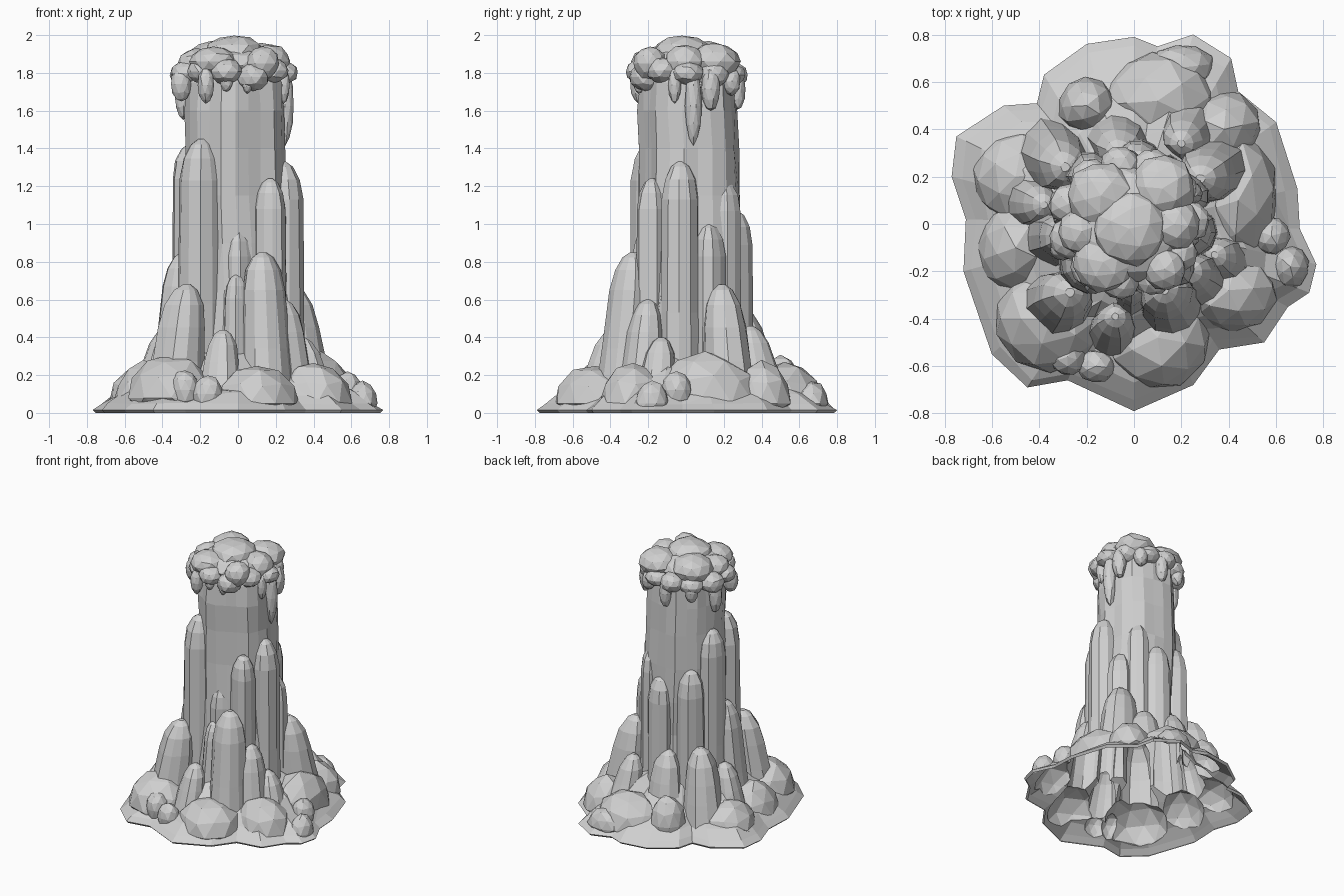
import bpy, bmesh, math, random
from mathutils import Vector

random.seed(4)
cube = bpy.data.objects.get("Cube")
if cube:
    bpy.data.objects.remove(cube, do_unlink=True)

wax = bpy.data.materials.new("pale_grey")
wax.use_nodes = True
colour = (0.63, 0.63, 0.63, 1)
wax.diffuse_color = colour
wax.node_tree.nodes["Principled BSDF"].inputs["Base Color"].default_value = colour


def finish(name, bm):
    bmesh.ops.recalc_face_normals(bm, faces=bm.faces)
    mesh = bpy.data.meshes.new(name)
    bm.to_mesh(mesh)
    bm.free()
    mesh.materials.append(wax)
    obj = bpy.data.objects.new(name, mesh)
    bpy.context.collection.objects.link(obj)
    return obj


def loft(name, rings):
    """Closed skin through a stack of equal rings."""
    bm = bmesh.new()
    rows = [[bm.verts.new(p) for p in ring] for ring in rings]
    n = len(rows[0])
    for low, high in zip(rows, rows[1:]):
        for i in range(n):
            j = (i + 1) % n
            bm.faces.new((low[i], low[j], high[j], high[i]))
    bm.faces.new(rows[0][::-1])
    bm.faces.new(rows[-1])
    return finish(name, bm)


def ribbed(name, levels, sides, rough):
    """Upright body from (x, y, z, radius) levels with ribs running up it."""
    ribs = [random.uniform(1 - rough, 1 + rough) for _ in range(sides)]
    turn = random.random()
    rings = []
    for x, y, z, r in levels:
        ring = []
        for i, rib in enumerate(ribs):
            a = (i + turn) * math.tau / sides
            k = r * rib * random.uniform(0.97, 1.03)
            ring.append((x + k * math.cos(a), y + k * math.sin(a), z))
        rings.append(ring)
    return loft(name, rings)


def spire(name, x, y, r, top, lean=1.0, flare=0.1):
    levels = [(0.03, 1 + flare), (top * 0.4, 1 + flare * 0.4), (top - 1.9 * r, 1),
              (top - 0.9 * r, 0.83), (top - 0.25 * r, 0.5), (top, 0.16)]
    path = []
    for z, k in sorted(levels):
        s = 1 + (lean - 1) * (1 - z / top)
        path.append((x * s, y * s, z, r * k))
    return ribbed(name, path, 11, 0.09)


def blob(name, centre, size, floor=None, detail=2):
    bm = bmesh.new()
    bmesh.ops.create_icosphere(bm, subdivisions=detail, radius=1)
    turn = random.random() * 3
    c, s = math.cos(turn), math.sin(turn)
    for v in bm.verts:
        p = Vector((v.co.x * c - v.co.y * s, v.co.x * s + v.co.y * c, v.co.z))
        p *= random.uniform(0.95, 1.05)
        v.co = Vector(centre) + Vector([a * b for a, b in zip(p, size)])
        if floor is not None:
            v.co.z = max(v.co.z, floor)
    return finish(name, bm)


# Spreading foot: scalloped outline drawn up into a low hill
outline = [(.77, -.17), (.7, -.02), (.69, .15), (.6, .43), (.44, .56), (.41, .7), (.25, .8),
           (.1, .75), (0, .79), (-.2, .76), (-.38, .63), (-.41, .51), (-.55, .5),
           (-.75, .37), (-.77, .2), (-.71, .02), (-.72, -.2), (-.6, -.55), (-.45, -.69),
           (-.28, -.66), (0, -.79), (.25, -.68), (.36, -.53), (.55, -.5), (.65, -.35), (.74, -.29)]
slope = [(.98, 0), (1, .015), (.95, .05), (.86, .1), (.74, .15), (.62, .22), (.5, .29), (.35, .36)]
rings = []
for k, z in slope:
    ring = []
    for x, y in outline:
        g = k * (1 if z < .02 else random.uniform(.97, 1.01))
        lift = z * (random.uniform(.88, 1.1) if z > .03 else 1)
        ring.append((x * g, y * g, lift))
    rings.append(ring)
body = loft("melted_candle_body", rings)
parts = []

# Main shaft
shaft = [(0, 0, .03, .31), (0, 0, .4, .3), (0, .01, .65, .275), (-.01, .02, .9, .27),
         (-.02, .02, 1.15, .265), (-.02, .02, 1.4, .26), (-.02, .01, 1.6, .26),
         (-.02, .01, 1.75, .25), (-.02, 0, 1.87, .2)]
parts.append(ribbed("shaft", shaft, 22, .06))

# Tall wax runs hugging the shaft
for x, y, r, top in [(-.19, -.17, .115, 1.45), (-.255, .06, .095, 1.42), (.17, -.18, .085, 1.24),
                     (.235, -.03, .105, 1.33), (.14, .2, .085, 1.23), (.02, .26, .095, 1.07),
                     (-.18, .2, .1, 1.15), (0, -.2, .08, .98), (.22, .12, .09, 1.0)]:
    parts.append(spire("tall_run", x, y, r, top))

# Shorter spires leaning out over the foot
for x, y, r, top in [(-.29, -.05, .095, .85), (-.27, -.29, .12, .68), (-.01, -.27, .065, .73),
                     (.13, -.28, .105, .85), (.24, -.2, .09, .6), (.28, .19, .12, .68),
                     (.2, .34, .1, .46), (-.29, .24, .12, .6), (-.06, .3, .11, .55),
                     (.34, -.13, .09, .4), (-.08, -.39, .09, .44), (-.38, .08, .09, .45)]:
    parts.append(spire("short_spire", x, y, r, top, 1.25, .3))

# Rounded mounds and small bumps on the foot
for x, y, z, rx, ry, rz in [(-.35, -.4, .08, .24, .22, .23), (.1, -.48, .05, .22, .22, .2),
                            (.4, -.28, .05, .2, .18, .22), (.44, .1, .05, .17, .28, .27),
                            (.38, .4, .05, .16, .16, .23), (.1, .52, .05, .25, .2, .22),
                            (-.2, .5, .12, .12, .12, .19), (-.5, .2, .05, .18, .2, .2),
                            (-.5, -.1, .05, .16, .2, .22), (-.28, -.56, .12, .08, .08, .11),
                            (-.16, -.6, .1, .08, .07, .1), (.58, -.05, .12, .08, .08, .1),
                            (.66, -.18, .05, .08, .09, .12), (.2, .66, .05, .14, .1, .12)]:
    parts.append(blob("mound", (x, y, z), (rx, ry, rz), random.uniform(.02, .035)))

# Fuse the body into one skin and open it underneath
for part in parts:
    cut = body.modifiers.new("fuse", "BOOLEAN")
    cut.operation, cut.solver, cut.object = "UNION", "EXACT", part
    fused = bpy.data.meshes.new_from_object(
        body.evaluated_get(bpy.context.evaluated_depsgraph_get()))
    body.modifiers.clear()
    body.data = fused
    bpy.data.objects.remove(part, do_unlink=True)
bm = bmesh.new()
bm.from_mesh(body.data)
under = [f for f in bm.faces if all(v.co.z < .004 for v in f.verts)]
bmesh.ops.delete(bm, geom=under, context="FACES")
bm.to_mesh(body.data)
bm.free()

# Lumpy cap
for x, y, z, r, h in [(-.03, 0, 1.84, .25, .11), (-.02, -.02, 1.9, .16, .1),
                      (-.14, .12, 1.87, .14, .1), (.13, -.19, 1.85, .09, .09),
                      (-.13, -.16, 1.86, .13, .08), (.12, .15, 1.86, .14, .1),
                      (-.22, -.03, 1.85, .1, .08), (.17, 0, 1.86, .11, .09)]:
    blob("cap_lump", (x, y, z), (r, r, h))

# Overhanging rim around the cap
count = 11
for i in range(count):
    a = i * math.tau / count
    r = random.uniform(.235, .265)
    blob("rim_lump", (r * math.cos(a) - .025, r * math.sin(a) + .01, random.uniform(1.77, 1.82)),
         (.085, .085, random.uniform(.06, .075)))

# Drips hanging from the rim: position, width, lowest point
for x, y, r, low in [(-.17, -.25, .045, 1.64), (-.3, -.1, .055, 1.65), (-.06, -.25, .035, 1.7),
                     (.05, -.25, .03, 1.69), (.25, .04, .045, 1.42), (.24, -.06, .035, 1.64),
                     (.24, .13, .05, 1.6), (.14, .24, .05, 1.68), (-.02, .27, .045, 1.6),
                     (-.2, .22, .045, 1.66), (-.29, .06, .045, 1.55)]:
    half = (1.83 - low) / 2
    blob("drip", (x, y, low + half), (r, r, half))
